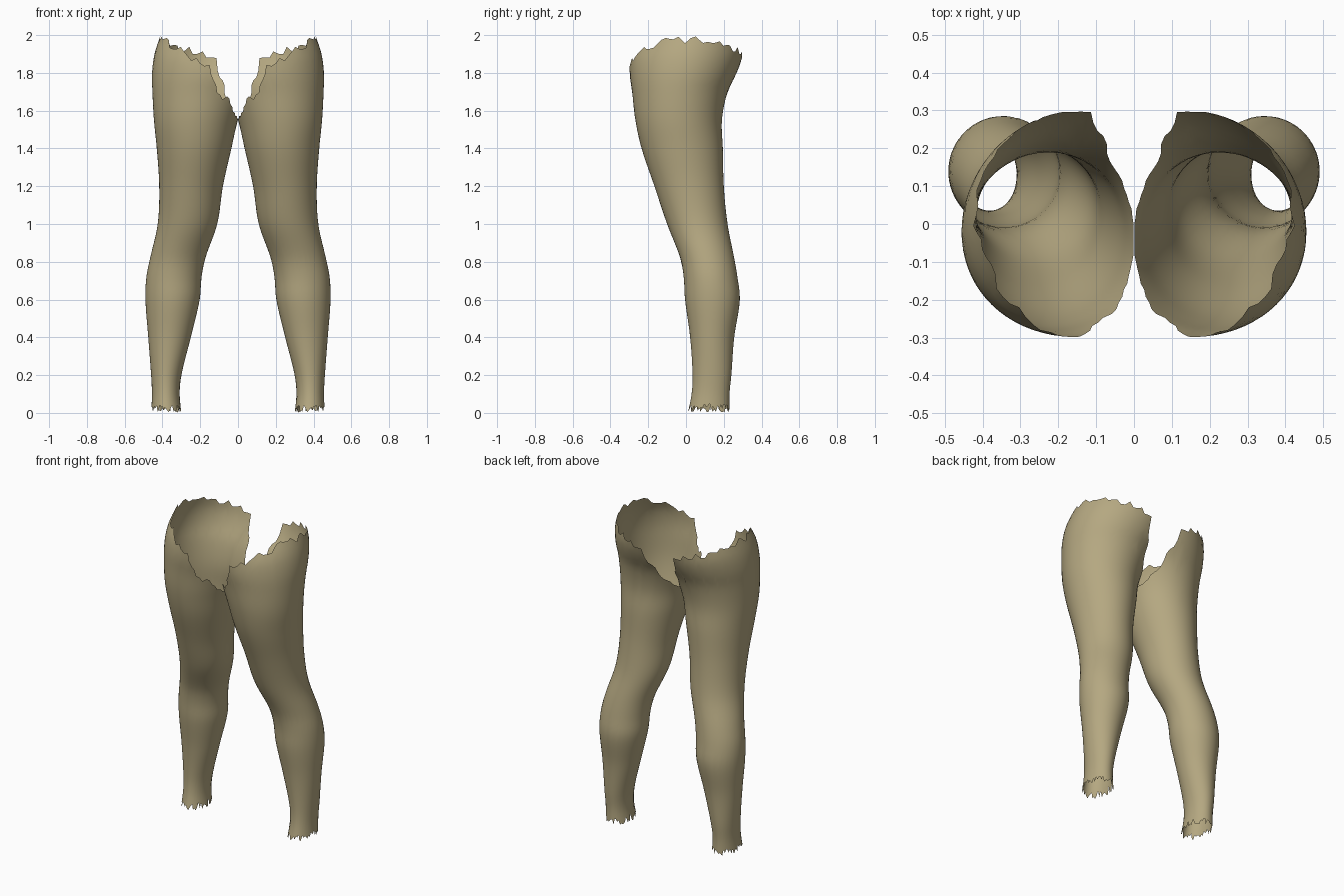
import bpy, bmesh, math, random

cube = bpy.data.objects.get("Cube")
if cube:
    bpy.data.objects.remove(cube, do_unlink=True)

SEGMENTS = 72
ROWS = 52

# Leg sections: height, inner x, outer x, front y, back y
SECTIONS = [
    (0.00, 0.30, 0.46, 0.01, 0.23),
    (0.10, 0.31, 0.455, 0.03, 0.23),
    (0.20, 0.30, 0.46, 0.035, 0.24),
    (0.40, 0.25, 0.475, 0.022, 0.255),
    (0.60, 0.203, 0.49, -0.005, 0.285),
    (0.72, 0.193, 0.485, -0.012, 0.272),
    (0.82, 0.173, 0.465, -0.03, 0.255),
    (1.00, 0.11, 0.425, -0.10, 0.22),
    (1.20, 0.08, 0.417, -0.167, 0.20),
    (1.40, 0.035, 0.43, -0.235, 0.195),
    (1.55, 0.00, 0.445, -0.268, 0.19),
    (1.70, -0.06, 0.453, -0.285, 0.22),
    (1.80, -0.13, 0.455, -0.298, 0.268),
    (1.90, -0.17, 0.442, -0.29, 0.30),
    (2.00, -0.16, 0.41, -0.23, 0.29),
]

# Torn upper edge: angle in degrees from the outer side, height
RIM = [(-180, 1.55), (-160, 1.57), (-135, 1.63), (-102, 1.74), (-93, 1.82),
       (-78, 1.855), (-60, 1.90), (-35, 1.96), (0, 1.975), (35, 1.97),
       (52, 1.925), (85, 1.90), (96, 1.85), (104, 1.77), (135, 1.64),
       (160, 1.57), (180, 1.55)]


def interpolate(table, t):
    """Smooth cubic through the rows of a table keyed by its first column."""
    last = len(table) - 1
    i = 0
    while i < last - 1 and t > table[i + 1][0]:
        i += 1

    def slope(k, c):
        a, b = table[max(k - 1, 0)], table[min(k + 1, last)]
        return (b[c] - a[c]) / (b[0] - a[0])

    p, q = table[i], table[i + 1]
    h = q[0] - p[0]
    u = min(max((t - p[0]) / h, 0), 1)
    out = []
    for c in range(1, len(p)):
        out.append(p[c] * (1 + 2 * u) * (1 - u) ** 2 + q[c] * u * u * (3 - 2 * u)
                   + h * u * (1 - u) * ((1 - u) * slope(i, c) - u * slope(i + 1, c)))
    return out


def leg_point(angle, z, side):
    inner, outer, front, back = interpolate(SECTIONS, z)
    x = (inner + outer) / 2 + (outer - inner) / 2 * math.cos(angle)
    y = (front + back) / 2 + (back - front) / 2 * math.sin(angle)
    return side * max(x, 0.001), y, z


def build_leg(name, side, material):
    rng = random.Random(7)
    bm = bmesh.new()
    columns = []
    for s in range(SEGMENTS):
        degrees = -180 + 360 * s / SEGMENTS
        angle = math.radians(degrees)
        # Ragged cuts at hip and ankle, calm at the crotch
        calm = min(1, (180 - abs(degrees)) / 60)
        top = min(2.0, interpolate(RIM, degrees)[0] + rng.uniform(-0.02, 0.025) * calm)
        bottom = 0.03 + rng.uniform(-0.03, 0.02)
        column = []
        for r in range(ROWS + 1):
            z = bottom + (top - bottom) * r / ROWS
            column.append(bm.verts.new(leg_point(angle, z, side)))
        columns.append(column)
    for s in range(SEGMENTS):
        a, b = columns[s], columns[(s + 1) % SEGMENTS]
        for r in range(ROWS):
            quad = [a[r], b[r], b[r + 1], a[r + 1]]
            bm.faces.new(quad if side > 0 else quad[::-1]).smooth = True
    mesh = bpy.data.meshes.new(name)
    bm.to_mesh(mesh)
    bm.free()
    mesh.materials.append(material)
    leg = bpy.data.objects.new(name, mesh)
    bpy.context.collection.objects.link(leg)


tan = bpy.data.materials.new("warm_tan")
tan.use_nodes = True
tan.diffuse_color = (0.46, 0.39, 0.22, 1)
tan.node_tree.nodes["Principled BSDF"].inputs["Base Color"].default_value = tan.diffuse_color

build_leg("left_leg", 1, tan)
build_leg("right_leg", -1, tan)
